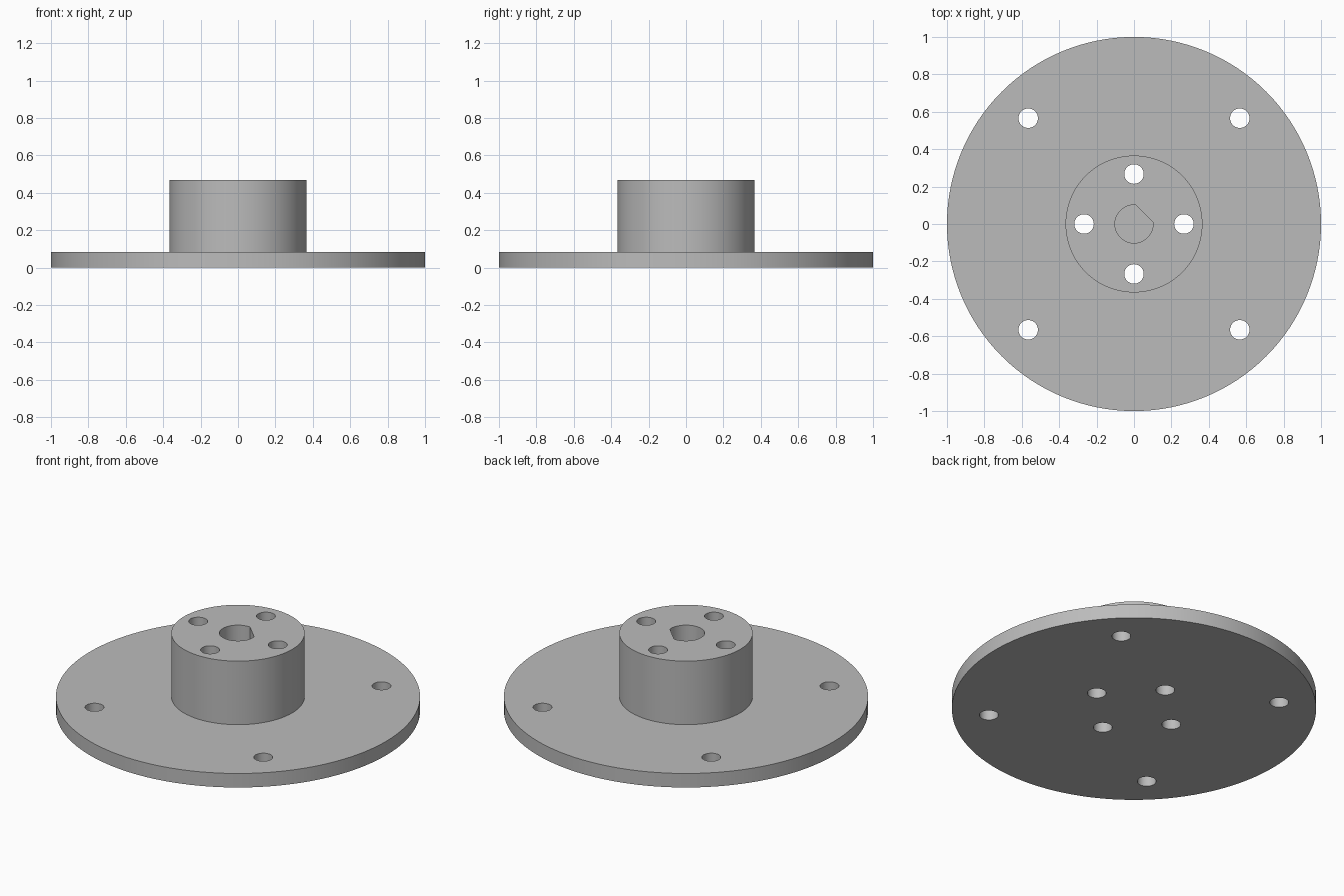
import bpy, bmesh, math

cube = bpy.data.objects.get("Cube")
if cube:
    bpy.data.objects.remove(cube, do_unlink=True)

PLATE_TOP, HUB_TOP = 0.085, 0.47
HOLE_R = 0.052

grey = bpy.data.materials.new("plain grey")
grey.use_nodes = True
color = (0.5, 0.5, 0.5, 1)
grey.diffuse_color = color
grey.node_tree.nodes["Principled BSDF"].inputs["Base Color"].default_value = color


def make_object(name, bm):
    bmesh.ops.recalc_face_normals(bm, faces=bm.faces)
    mesh = bpy.data.meshes.new(name)
    bm.to_mesh(mesh)
    bm.free()
    mesh.materials.append(grey)
    obj = bpy.data.objects.new(name, mesh)
    bpy.context.collection.objects.link(obj)
    return obj


def arc(radius, start, end, steps):
    return [(radius * math.cos(start + (end - start) * i / steps),
             radius * math.sin(start + (end - start) * i / steps))
            for i in range(steps + 1)]


def prism(bm, outline, z0, z1):
    """Extrude a closed flat outline from z0 up to z1."""
    face = bm.faces.new([bm.verts.new((x, y, z0)) for x, y in outline])
    top = bmesh.ops.extrude_face_region(bm, geom=[face])["geom"]
    verts = [v for v in top if isinstance(v, bmesh.types.BMVert)]
    bmesh.ops.translate(bm, verts=verts, vec=(0, 0, z1 - z0))


# Round plate and raised hub, turned from one stepped profile
bm = bmesh.new()
profile = [(0, 0), (1, 0), (1, PLATE_TOP), (0.366, PLATE_TOP), (0.366, HUB_TOP), (0, HUB_TOP)]
verts = [bm.verts.new((r, 0, z)) for r, z in profile]
edges = [bm.edges.new(pair) for pair in zip(verts, verts[1:])]
bmesh.ops.spin(bm, geom=verts + edges, cent=(0, 0, 0), axis=(0, 0, 1),
               angle=math.tau, steps=128, use_duplicate=False)
bmesh.ops.remove_doubles(bm, verts=bm.verts, dist=0.0001)
bmesh.ops.dissolve_limit(bm, angle_limit=0.001, verts=bm.verts, edges=bm.edges)
flange = make_object("mounting_flange", bm)

# Cutters: four hub holes, four plate holes, and the blind D-shaped shaft bore
bm = bmesh.new()
for ring_radius, offset in ((0.267, 0), (0.8, math.pi / 4)):
    for i in range(4):
        a = offset + i * math.pi / 2
        cx, cy = ring_radius * math.cos(a), ring_radius * math.sin(a)
        circle = arc(HOLE_R, 0, math.tau, 40)[:-1]
        prism(bm, [(cx + x, cy + y) for x, y in circle], -0.1, 0.6)
half_flat = math.acos(0.77)
mid = math.pi / 4
prism(bm, arc(0.102, mid + half_flat, mid + math.tau - half_flat, 40), PLATE_TOP, 0.6)
cutter = make_object("hole_cutters", bm)
cutter.hide_render = True

cut = flange.modifiers.new("Holes", "BOOLEAN")
cut.operation = "DIFFERENCE"
cut.solver = "EXACT"
cut.object = cutter

# Bake the cut, drop the cutters and smooth the round walls
bpy.ops.object.select_all(action="DESELECT")
flange.select_set(True)
bpy.context.view_layer.objects.active = flange
bpy.ops.object.modifier_apply(modifier=cut.name)
bpy.data.objects.remove(cutter, do_unlink=True)
bpy.ops.object.shade_smooth_by_angle(angle=math.radians(30))
